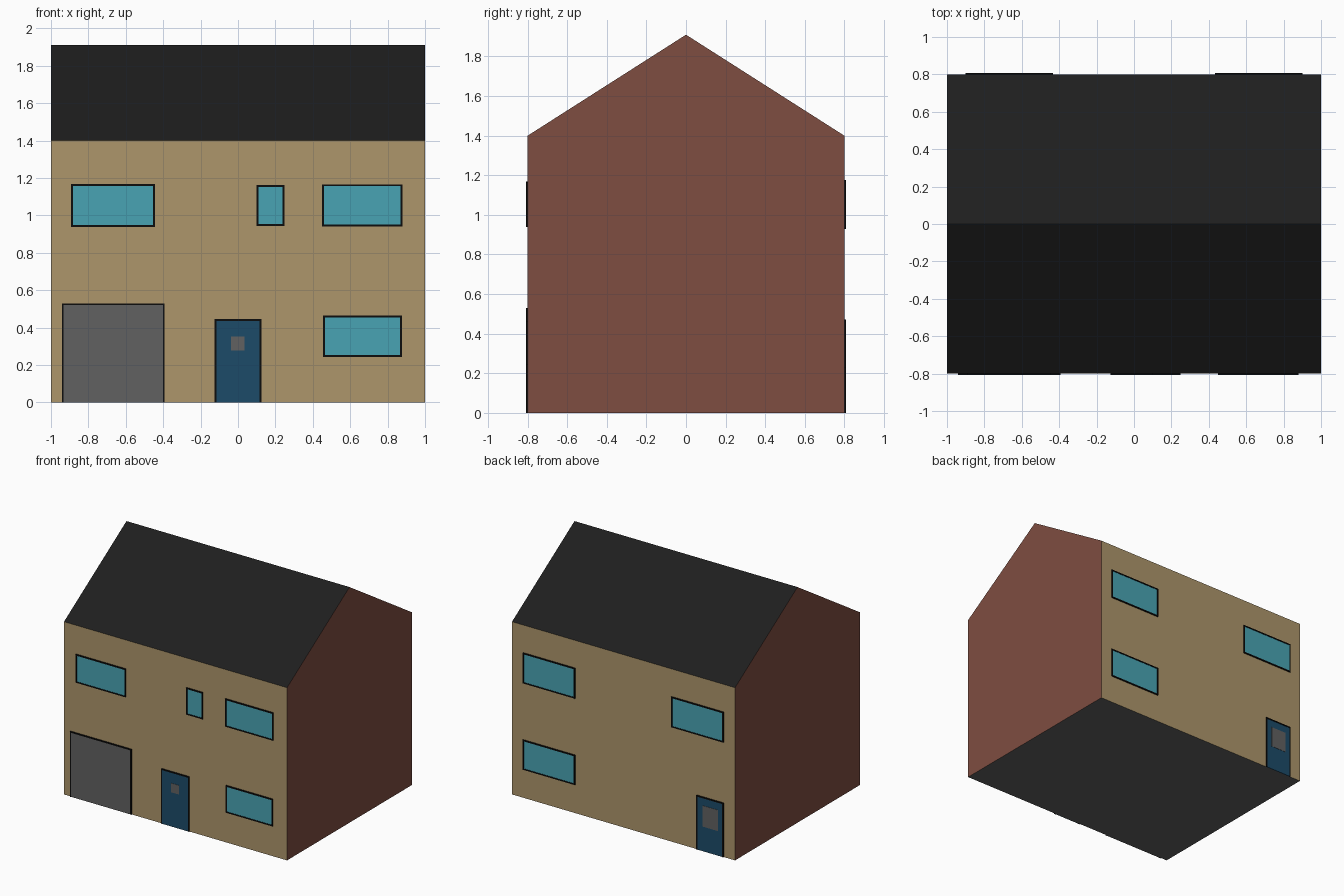
import bpy, bmesh

if "Cube" in bpy.data.objects:
    bpy.data.objects.remove(bpy.data.objects["Cube"])

HX, HY, EAVE, RIDGE = 1.0, 0.8, 1.4, 1.91
FRAME_D, PANEL_D, PANE_D = 0.008, 0.005, 0.007
BAR = 0.01


def material(name, hexcol):
    def lin(c):
        c /= 255
        return c / 12.92 if c <= 0.04045 else ((c + 0.055) / 1.055) ** 2.4
    m = bpy.data.materials.new(name)
    rgb = [lin(int(hexcol[i:i + 2], 16)) for i in (0, 2, 4)]
    m.diffuse_color = (*rgb, 1)
    m.use_nodes = True
    m.node_tree.nodes["Principled BSDF"].inputs["Base Color"].default_value = m.diffuse_color
    return m


render_wall = material("tan_wall", "AE966B")
brick = material("brick", "7E4D41")
slate = material("roof_slate", "1E1E1E")
grey = material("grey", "616161")
glass = material("glass", "49A4B4")
blue = material("door_blue", "1C4B69")
black = material("frame_black", "0C0C0C")


def finish(name, bm, mats):
    bmesh.ops.recalc_face_normals(bm, faces=bm.faces)
    me = bpy.data.meshes.new(name)
    bm.to_mesh(me)
    bm.free()
    for m in mats:
        me.materials.append(m)
    ob = bpy.data.objects.new(name, me)
    bpy.context.collection.objects.link(ob)
    return ob


def add_box(bm, x0, x1, z0, z1, depth, side):
    """Box standing out from the front (side=-1) or back (side=1) wall."""
    vs = bmesh.ops.create_cube(bm, size=1)["verts"]
    for v in vs:
        v.co.x = x1 if v.co.x > 0 else x0
        v.co.y = side * (HY + (depth if v.co.y > 0 else 0))
        v.co.z = z1 if v.co.z > 0 else z0


def panel(name, x0, x1, z0, z1, depth, side, mat):
    bm = bmesh.new()
    add_box(bm, x0, x1, z0, z1, depth, side)
    finish(name, bm, [mat])


def opening(name, x0, x1, z0, z1, side, mat):
    """Raised black frame around a slightly recessed panel; doors have no sill."""
    sill = BAR if z0 > 0 else 0
    bm = bmesh.new()
    add_box(bm, x0, x0 + BAR, z0, z1, FRAME_D, side)
    add_box(bm, x1 - BAR, x1, z0, z1, FRAME_D, side)
    add_box(bm, x0 + BAR, x1 - BAR, z1 - BAR, z1, FRAME_D, side)
    if sill:
        add_box(bm, x0 + BAR, x1 - BAR, z0, z0 + BAR, FRAME_D, side)
    finish(name + "_frame", bm, [black])
    panel(name, x0 + BAR, x1 - BAR, z0 + sill, z1 - BAR, PANEL_D, side, mat)


# House shell: gable profile extruded along x, material chosen by face direction
bm = bmesh.new()
profile = [(-HY, 0), (HY, 0), (HY, EAVE), (0, RIDGE), (-HY, EAVE)]
gable = bm.faces.new([bm.verts.new((-HX, y, z)) for y, z in profile])
ext = bmesh.ops.extrude_face_region(bm, geom=[gable], use_keep_orig=True)["geom"]
bmesh.ops.translate(bm, vec=(2 * HX, 0, 0),
                    verts=[g for g in ext if isinstance(g, bmesh.types.BMVert)])
bmesh.ops.recalc_face_normals(bm, faces=bm.faces)
for f in bm.faces:
    n = f.normal
    if abs(n.x) > 0.9:
        f.material_index = 1
    elif n.z > 0.3:
        f.material_index = 2
    elif n.z < -0.9:
        f.material_index = 3
finish("house_shell", bm, [render_wall, brick, slate, grey])

# Front openings
opening("garage_door", -0.942, -0.392, 0, 0.53, -1, grey)
opening("front_door", -0.126, 0.126, 0, 0.446, -1, blue)
panel("front_door_pane", -0.037, 0.035, 0.278, 0.352, PANE_D, -1, grey)
opening("front_window_upper_left", -0.892, -0.444, 0.938, 1.168, -1, glass)
opening("front_window_small", 0.099, 0.248, 0.944, 1.162, -1, glass)
opening("front_window_upper_right", 0.45, 0.88, 0.94, 1.166, -1, glass)
opening("front_window_lower_right", 0.455, 0.876, 0.244, 0.465, -1, glass)

# Back openings
opening("back_door", -0.90, -0.657, 0, 0.44, 1, blue)
panel("back_door_pane", -0.85, -0.711, 0.20, 0.37, PANE_D, 1, grey)
opening("back_window_upper_left", 0.432, 0.90, 0.93, 1.177, 1, glass)
opening("back_window_upper_right", -0.90, -0.432, 0.93, 1.177, 1, glass)
opening("back_window_lower_left", 0.432, 0.90, 0.23, 0.472, 1, glass)
